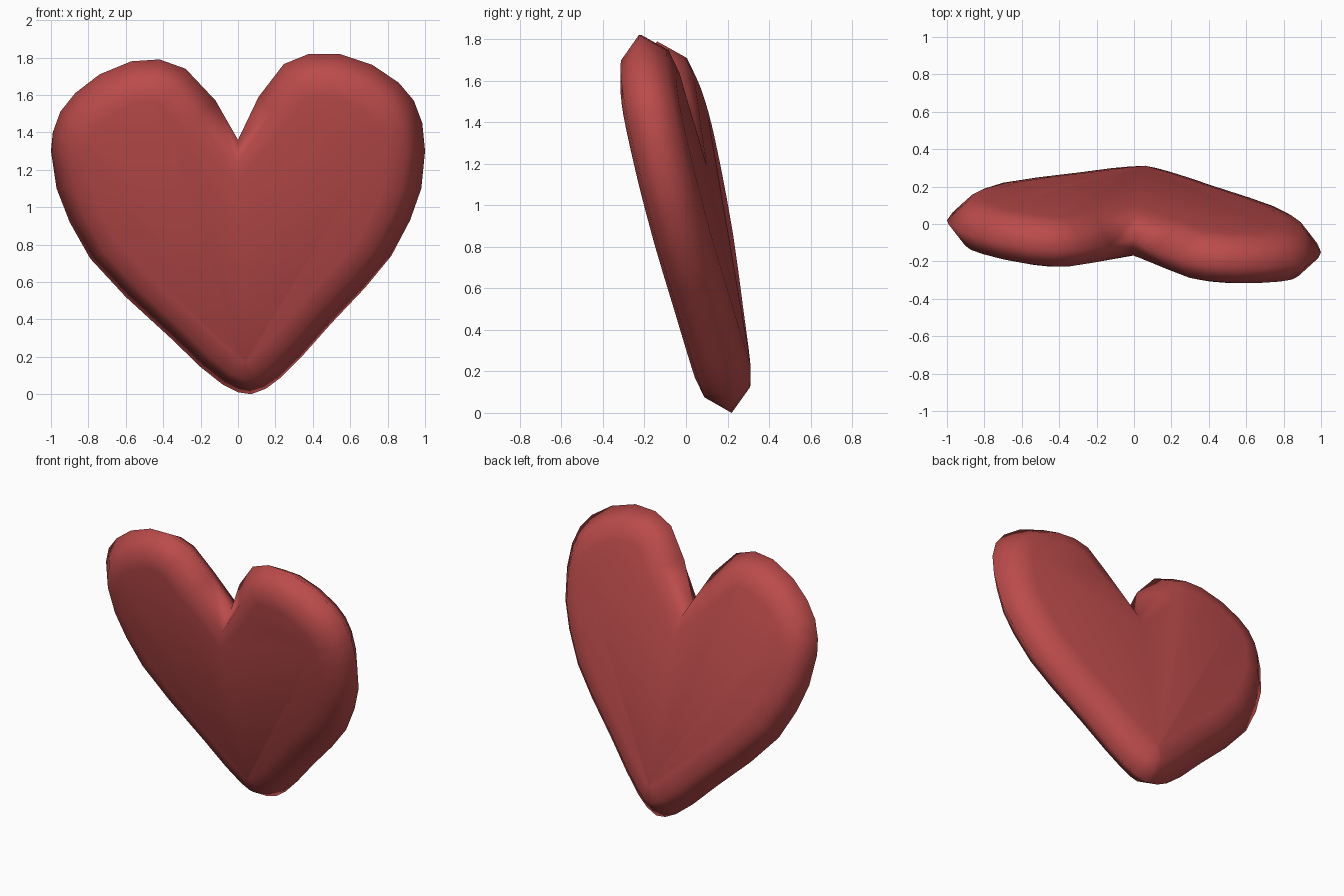
import bpy, bmesh
from mathutils import Vector

if "Cube" in bpy.data.objects:
    bpy.data.objects.remove(bpy.data.objects["Cube"])

# Rim outline of the heart in the front view (x, z), clockwise from the bottom tip
OUTLINE = [(0.07, 0.0), (0.0, 0.01), (-0.08, 0.05), (-0.2, 0.145), (-0.36, 0.3), (-0.6, 0.52),
           (-0.79, 0.725), (-0.9, 0.92), (-0.97, 1.1), (-1.0, 1.3), (-0.99, 1.4), (-0.95, 1.51),
           (-0.87, 1.61), (-0.74, 1.71), (-0.57, 1.78), (-0.42, 1.79), (-0.28, 1.74),
           (-0.12, 1.57), (0.0, 1.36), (0.11, 1.59), (0.245, 1.765), (0.38, 1.82), (0.54, 1.82),
           (0.72, 1.76), (0.86, 1.665), (0.94, 1.57), (0.985, 1.45), (1.0, 1.3), (0.98, 1.1),
           (0.92, 0.93), (0.82, 0.74), (0.68, 0.57), (0.5, 0.38), (0.34, 0.2), (0.23, 0.09),
           (0.15, 0.03)]
# Pillow profile: inset from the rim, half thickness
PROFILE = [(0.1, 0.113), (0.2, 0.138)]
NORMAL = Vector((0.085, 1, 0.224)).normalized()


def on_plane(x, z, t=0.0):
    """Point on the leaning middle plane, raised by t along its normal."""
    return Vector((x, 0.226 - 0.085 * x - 0.224 * z, z)) + NORMAL * t


def inset(dist):
    pts = [Vector(p) for p in OUTLINE]
    out = []
    for i, p in enumerate(pts):
        a = (p - pts[i - 1]).normalized()
        b = (pts[(i + 1) % len(pts)] - p).normalized()
        d = (a + b).normalized()
        out.append(p + Vector((d.y, -d.x)) * dist)
    return out


def bridge(bm, r0, r1):
    n = len(r0)
    for i in range(n):
        j = (i + 1) % n
        bm.faces.new((r0[i], r0[j], r1[j], r1[i]))


# Heart: shared rim, rounded shoulder and flat face on each side
bm = bmesh.new()
rim = [bm.verts.new(on_plane(x, z)) for x, z in OUTLINE]
for side in (-1, 1):
    prev = rim
    for dist, t in PROFILE:
        ring = [bm.verts.new(on_plane(p.x, p.y, side * t)) for p in inset(dist)]
        bridge(bm, prev, ring)
        prev = ring
    bm.faces.new(prev)
bmesh.ops.recalc_face_normals(bm, faces=bm.faces[:])
for f in bm.faces:
    f.smooth = True
mesh = bpy.data.meshes.new("heart")
bm.to_mesh(mesh)
bm.free()
heart = bpy.data.objects.new("heart", mesh)
bpy.context.collection.objects.link(heart)

mat = bpy.data.materials.new("heart_red")
mat.diffuse_color = (0.50, 0.07, 0.07, 1)
mat.use_nodes = True
mat.node_tree.nodes["Principled BSDF"].inputs["Base Color"].default_value = mat.diffuse_color
mesh.materials.append(mat)
